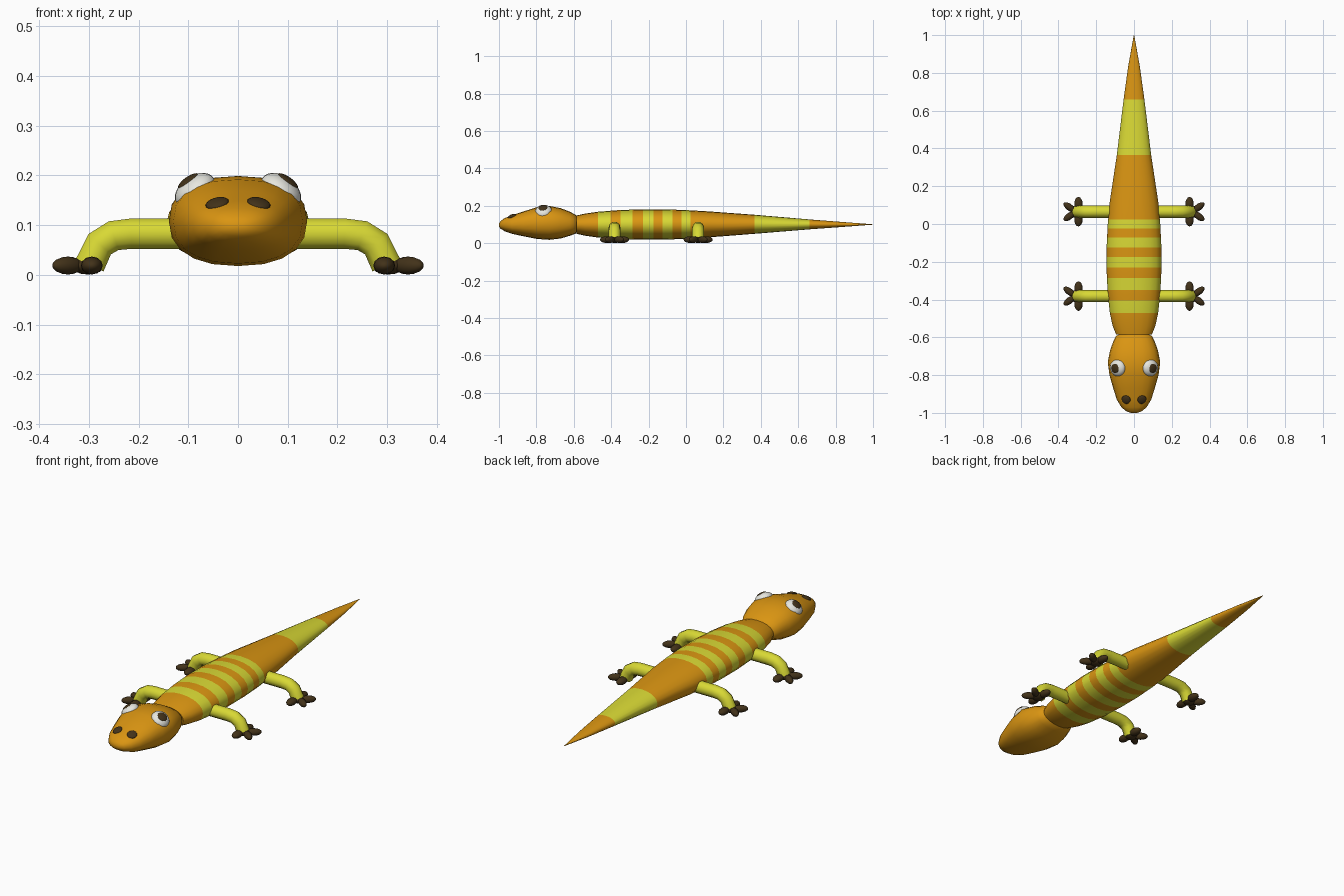
import bpy, bmesh, math
from mathutils import Vector

if "Cube" in bpy.data.objects:
    bpy.data.objects.remove(bpy.data.objects["Cube"])


def material(name, rgb):
    m = bpy.data.materials.new(name)
    m.diffuse_color = (*rgb, 1)
    m.use_nodes = True
    m.node_tree.nodes["Principled BSDF"].inputs["Base Color"].default_value = m.diffuse_color
    return m


ORANGE = material("orange skin", (0.70, 0.30, 0.006))
YELLOW = material("yellow skin", (0.69, 0.69, 0.035))
BROWN = material("dark brown", (0.055, 0.032, 0.010))
WHITE = material("eye white", (0.82, 0.82, 0.76))


def interp(profile, y):
    for a, b in zip(profile, profile[1:]):
        if a[0] <= y <= b[0]:
            t = (y - a[0]) / (b[0] - a[0])
            return [p + (q - p) * t for p, q in zip(a[1:], b[1:])]
    return profile[-1][1:]


def finish(obj, angle=40):
    bpy.ops.object.select_all(action='DESELECT')
    obj.select_set(True)
    bpy.context.view_layer.objects.active = obj
    bpy.ops.object.shade_smooth_by_angle(angle=math.radians(angle))


def loft(name, profile, extra, mats, power, is_second=None, sides=20):
    """Skin rings along y; profile rows are (y, half width, bottom, top)."""
    bm = bmesh.new()
    rings = []
    for y in sorted({p[0] for p in profile} | set(extra)):
        w, lo, hi = interp(profile, y)
        mid, h = (lo + hi) / 2, (hi - lo) / 2
        ring = []
        for i in range(sides):
            a = 2 * math.pi * i / sides
            c, s = math.cos(a), math.sin(a)
            ring.append(bm.verts.new((
                math.copysign(abs(c) ** (2 / power), c) * w, y,
                mid + math.copysign(abs(s) ** (2 / power), s) * h)))
        rings.append(ring)
    for r, q in zip(rings, rings[1:]):
        for i in range(sides):
            j = (i + 1) % sides
            f = bm.faces.new((r[i], r[j], q[j], q[i]))
            if is_second and is_second(f.calc_center_median().y):
                f.material_index = 1
    bm.faces.new(rings[0])
    bm.faces.new(rings[-1])
    bmesh.ops.recalc_face_normals(bm, faces=bm.faces)
    me = bpy.data.meshes.new(name)
    bm.to_mesh(me)
    bm.free()
    for m in mats:
        me.materials.append(m)
    obj = bpy.data.objects.new(name, me)
    bpy.context.collection.objects.link(obj)
    finish(obj)


def ellipsoid(name, center, radii, axis, mat, seg=16, rings=10):
    """Ellipsoid whose local z points along axis."""
    bpy.ops.mesh.primitive_uv_sphere_add(segments=seg, ring_count=rings, radius=1, location=center)
    obj = bpy.context.object
    obj.name = name
    obj.scale = radii
    obj.rotation_euler = Vector(axis).to_track_quat('Z', 'Y').to_euler()
    obj.data.materials.append(mat)
    finish(obj, 60)


# Striped body and tail
BANDS = [(-0.47, -0.405), (-0.35, -0.285), (-0.23, -0.175),
         (-0.125, -0.072), (-0.025, 0.023), (0.365, 0.66)]
body = [(-0.585, 0.095, 0.05, 0.148), (-0.54, 0.113, 0.040, 0.158),
        (-0.47, 0.128, 0.030, 0.168), (-0.37, 0.139, 0.023, 0.176),
        (-0.25, 0.145, 0.019, 0.181), (-0.12, 0.145, 0.019, 0.181),
        (0.0, 0.139, 0.023, 0.177), (0.12, 0.128, 0.031, 0.170),
        (0.365, 0.091, 0.050, 0.152), (0.66, 0.055, 0.074, 0.127),
        (0.84, 0.030, 0.087, 0.113), (1.0, 0.001, 0.099, 0.101)]
loft("body_and_tail", body, [e for b in BANDS for e in b], [ORANGE, YELLOW], 2.1,
     lambda y: any(a < y < b for a, b in BANDS))

# Head with a blunt snout
head = [(-1.0, 0.015, 0.090, 0.105), (-0.992, 0.040, 0.078, 0.118),
        (-0.97, 0.067, 0.064, 0.134), (-0.93, 0.091, 0.050, 0.149),
        (-0.87, 0.110, 0.037, 0.169), (-0.80, 0.130, 0.023, 0.192),
        (-0.73, 0.139, 0.018, 0.199), (-0.67, 0.127, 0.025, 0.187),
        (-0.62, 0.109, 0.040, 0.168), (-0.592, 0.094, 0.050, 0.152),
        (-0.585, 0.080, 0.058, 0.145)]
loft("head", head, [], [ORANGE], 2.35)

for side, label in ((-1, "left"), (1, "right")):
    # Eyes and nostrils
    n = Vector((0.58 * side, -0.12, 0.8)).normalized()
    eye = Vector((0.086 * side, -0.762, 0.169))
    ellipsoid(f"eye_{label}", eye, (0.046, 0.046, 0.030), n, WHITE)
    ellipsoid(f"pupil_{label}", eye + n * 0.024, (0.025, 0.025, 0.0085), n, BROWN)
    ellipsoid(f"nostril_{label}", (0.042 * side, -0.930, 0.144),
              (0.024, 0.024, 0.009), (0.22 * side, -0.35, 0.9), BROWN)

    for y, pos in ((-0.382, "front"), (0.065, "back")):
        # Bent leg
        cu = bpy.data.curves.new(f"{pos}_leg_{label}", 'CURVE')
        cu.dimensions = '3D'
        cu.bevel_depth = 0.032
        cu.bevel_resolution = 3
        cu.use_fill_caps = True
        sp = cu.splines.new('POLY')
        path = [(0.08, 0.083), (0.215, 0.083), (0.25, 0.079), (0.278, 0.062), (0.298, 0.020)]
        sp.points.add(len(path) - 1)
        for p, (x, z) in zip(sp.points, path):
            p.co = (x * side, y, z, 1)
        cu.materials.append(YELLOW)
        leg = bpy.data.objects.new(cu.name, cu)
        bpy.context.collection.objects.link(leg)
        bpy.ops.object.select_all(action='DESELECT')
        leg.select_set(True)
        bpy.context.view_layer.objects.active = leg
        bpy.ops.object.convert(target='MESH')
        finish(bpy.context.object, 50)

        # Foot pad and four splayed toes
        ellipsoid(f"{pos}_foot_{label}", (0.302 * side, y, 0.019),
                  (0.034, 0.034, 0.018), (0, 0, 1), BROWN, 12, 8)
        for k in (-1, 1):
            ellipsoid(f"{pos}_side_toe_{label}", (0.294 * side, y + 0.042 * k, 0.019),
                      (0.022, 0.018, 0.036), (0, k, 0.0001), BROWN, 12, 8)
            ellipsoid(f"{pos}_outer_toe_{label}", (0.342 * side, y + 0.024 * k, 0.019),
                      (0.018, 0.018, 0.037), (0.8 * side, 0.6 * k, 0), BROWN, 12, 8)
